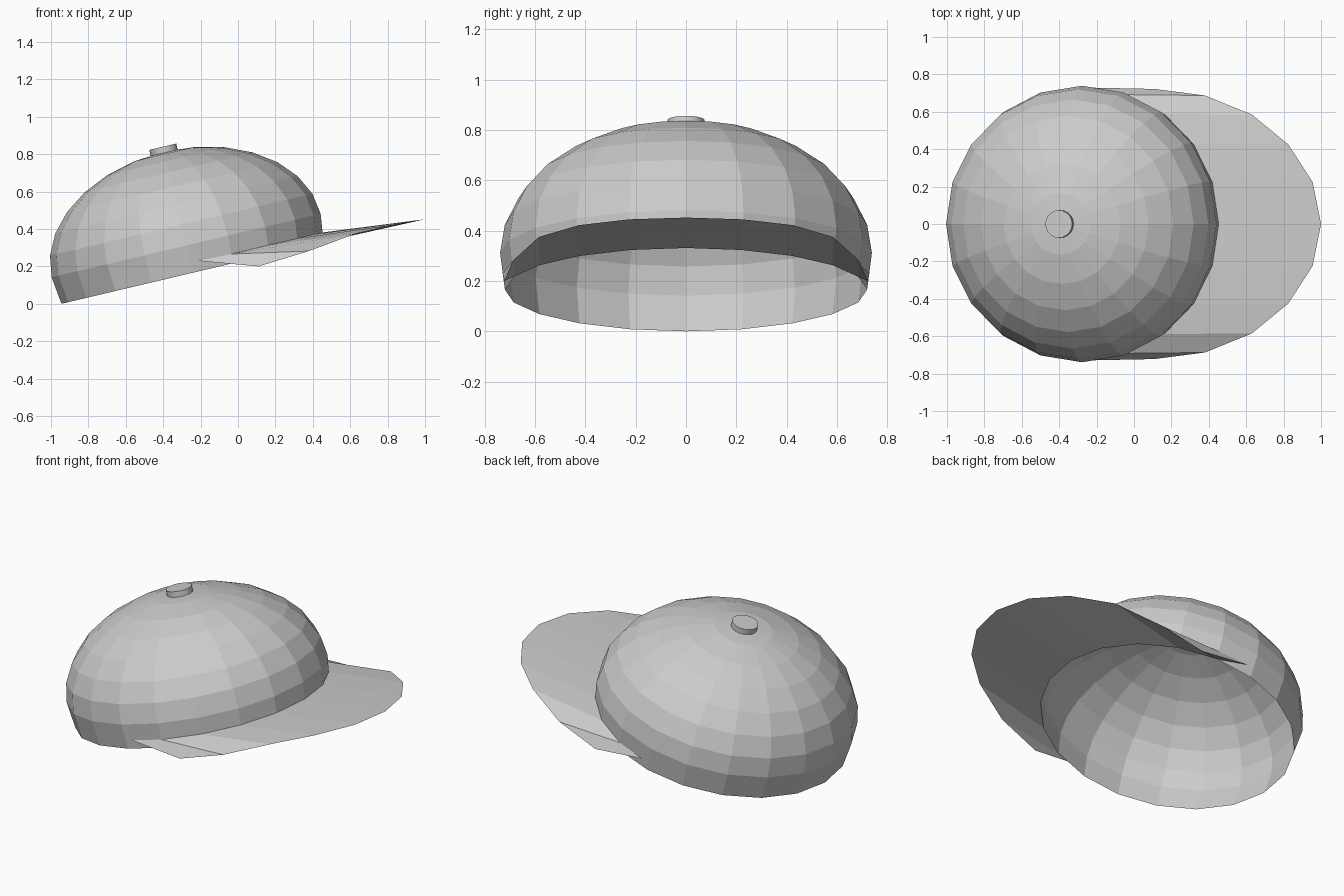
import bpy, bmesh
from math import sin, cos, pi, radians
from mathutils import Vector, Matrix

if "Cube" in bpy.data.objects:
    bpy.data.objects.remove(bpy.data.objects["Cube"])

SEGS = 20
RIM_R = 0.72
FRAME = Matrix.Translation((-0.243, 0, 0.1656)) @ Matrix.Rotation(radians(-13.3), 4, 'Y')


def tilted(r, angle, t):
    """Point at radius, angle and height in the tilted frame of the cap."""
    return FRAME @ Vector((r * cos(angle), r * sin(angle), t))


def make_object(name, bm):
    bmesh.ops.recalc_face_normals(bm, faces=bm.faces)
    mesh = bpy.data.meshes.new(name)
    bm.to_mesh(mesh)
    bm.free()
    obj = bpy.data.objects.new(name, mesh)
    bpy.context.collection.objects.link(obj)
    return obj


# Crown: open shell, a short flared band topped by a flattened dome
RINGS = 7
profile = [(RIM_R, 0)]
for i in range(RINGS):
    a = i / RINGS * pi / 2
    profile.append((0.739 * cos(a), 0.15 + 0.515 * sin(a)))
bm = bmesh.new()
rings = [[bm.verts.new(tilted(r, k * 2 * pi / SEGS, t)) for k in range(SEGS)]
         for r, t in profile]
apex = bm.verts.new(tilted(0, 0, 0.665))
for low, high in zip(rings, rings[1:]):
    for k in range(SEGS):
        n = (k + 1) % SEGS
        bm.faces.new((low[k], low[n], high[n], high[k]))
for k in range(SEGS):
    bm.faces.new((rings[-1][k], rings[-1][(k + 1) % SEGS], apex))
make_object("crown", bm)

# Brim: wedge from the rim to a sharp drooping outer edge, spiked at both sides
outer_half = [(1.0, 0, 0.452), (0.955, 0.225, 0.445), (0.825, 0.425, 0.422),
              (0.63, 0.585, 0.375), (0.38, 0.687, 0.282), (0.11, 0.722, 0.20)]
bm = bmesh.new()
under, upper, outer = [], [], []
for k in range(-5, 6):
    side = -1 if k < 0 else 1
    x, y, z = outer_half[abs(k)]
    outer.append(bm.verts.new((x, side * y, z)))
    if abs(k) == 5:
        tip = bm.verts.new(tilted(0.73, side * radians(86.5), 0.055))
        under.append(tip)
        upper.append(tip)
    else:
        a = k * 2 * pi / SEGS
        under.append(bm.verts.new(tilted(RIM_R, a, 0)))
        upper.append(bm.verts.new(tilted(0.727, a, 0.05)))
for k in range(10):
    for inner in (under, upper):
        bm.faces.new((inner[k], outer[k], outer[k + 1], inner[k + 1]))
make_object("brim", bm)

# Button on top of the crown
bm = bmesh.new()
bmesh.ops.create_cone(bm, cap_ends=True, segments=SEGS, radius1=0.074, radius2=0.074,
                      depth=0.045, matrix=FRAME @ Matrix.Translation((0, 0, 0.67)))
button = make_object("button", bm)
bpy.context.view_layer.objects.active = button
button.select_set(True)
bpy.ops.object.shade_smooth_by_angle()
